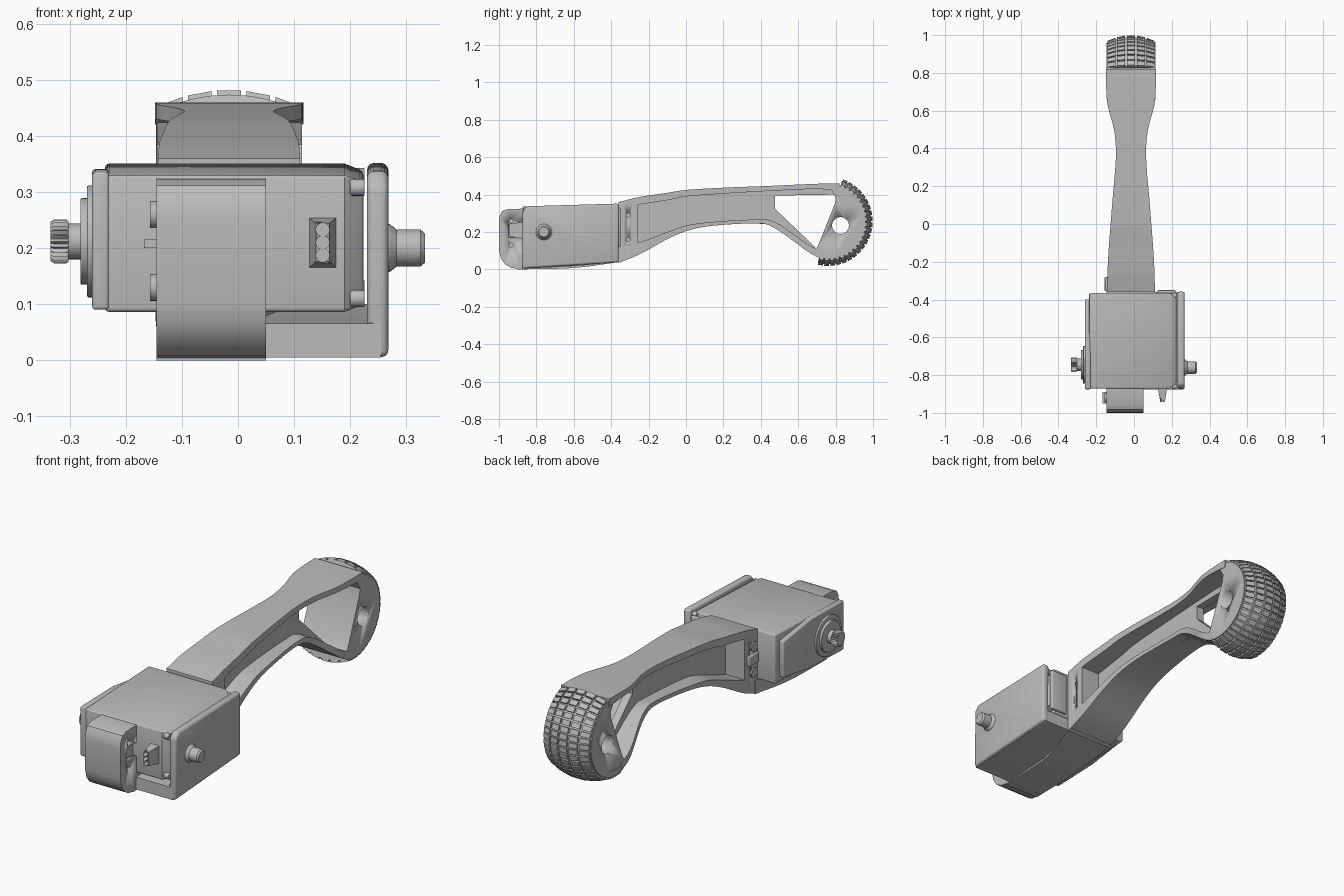
import bpy, bmesh, math
from mathutils import Vector

cube = bpy.data.objects.get("Cube")
if cube:
    bpy.data.objects.remove(cube, do_unlink=True)

grey = bpy.data.materials.new("light_grey_plastic")
grey.use_nodes = True
colour = (0.5, 0.5, 0.5, 1)
grey.diffuse_color = colour
grey.node_tree.nodes["Principled BSDF"].inputs["Base Color"].default_value = colour


def finish(name, bm, bevel=0):
    bmesh.ops.recalc_face_normals(bm, faces=bm.faces[:])
    mesh = bpy.data.meshes.new(name)
    bm.to_mesh(mesh)
    bm.free()
    mesh.materials.append(grey)
    ob = bpy.data.objects.new(name, mesh)
    bpy.context.scene.collection.objects.link(ob)
    select(ob)
    if bevel:
        mod = ob.modifiers.new("bevel", 'BEVEL')
        mod.width, mod.segments, mod.angle_limit = bevel, 3, math.radians(40)
        bpy.ops.object.modifier_apply(modifier=mod.name)
    bpy.ops.object.shade_smooth_by_angle(angle=math.radians(32))
    return ob


def select(ob):
    bpy.ops.object.select_all(action='DESELECT')
    ob.select_set(True)
    bpy.context.view_layer.objects.active = ob


def loft(name, rings, bevel=0):
    """Skin a list of equal rings and cap both ends."""
    bm = bmesh.new()
    loops = [[bm.verts.new(p) for p in ring] for ring in rings]
    n = len(loops[0])
    for a, b in zip(loops, loops[1:]):
        for i in range(n):
            j = (i + 1) % n
            bm.faces.new((a[i], a[j], b[j], b[i]))
    bm.faces.new(loops[0])
    bm.faces.new(loops[-1])
    return finish(name, bm, bevel)


def prism(name, outline, sections, bevel=0):
    """Side outline (y, z) carried along x through (x, scale) sections."""
    cy = sum(p[0] for p in outline) / len(outline)
    cz = sum(p[1] for p in outline) / len(outline)
    return loft(name, [[(x, cy + (y - cy) * s, cz + (z - cz) * s)
                        for y, z in outline] for x, s in sections], bevel)


def circle(y, z, r, n=32, teeth=0):
    return [(y + (r - teeth * (i % 2)) * math.cos(math.tau * i / n),
             z + (r - teeth * (i % 2)) * math.sin(math.tau * i / n)) for i in range(n)]


def curve(keys, y):
    """Smooth interpolation of key rows (y, values...) at y."""
    k = max(i for i in range(len(keys) - 1) if i == 0 or keys[i][0] <= y)
    p, q = keys[k], keys[k + 1]
    before, after = keys[max(k - 1, 0)], keys[min(k + 2, len(keys) - 1)]
    h = q[0] - p[0]
    t = min(max((y - p[0]) / h, 0), 1)
    out = []
    for c in range(1, len(p)):
        m0 = (q[c] - before[c]) / (q[0] - before[0]) * h
        m1 = (after[c] - p[c]) / (after[0] - p[0]) * h
        out.append((2*t**3 - 3*t*t + 1) * p[c] + (t**3 - 2*t*t + t) * m0
                   + (3*t*t - 2*t**3) * q[c] + (t**3 - t*t) * m1)
    return out


def slab(name, keys, width, steps=40):
    """Bar running along y; keys give (y, low z, high z), width gives x range."""
    rings = []
    for i in range(steps + 1):
        y = keys[0][0] + (keys[-1][0] - keys[0][0]) * i / steps
        lo, hi = curve(keys, y)
        x0, x1 = width(y)
        rings.append([(x0, y, lo), (x1, y, lo), (x1, y, hi), (x0, y, hi)])
    return loft(name, rings)


def cut(ob, cutter):
    select(ob)
    mod = ob.modifiers.new("cut", 'BOOLEAN')
    mod.operation, mod.object, mod.solver = 'DIFFERENCE', cutter, 'EXACT'
    bpy.ops.object.modifier_apply(modifier=mod.name)
    bpy.data.objects.remove(cutter, do_unlink=True)


def box(name, lo, hi, bevel=0):
    return prism(name, [(lo[1], lo[2]), (hi[1], lo[2]), (hi[1], hi[2]), (lo[1], hi[2])],
                 [(lo[0], 1), (hi[0], 1)], bevel)


# Leg beam: waisted flanges around a central web
MID = -0.016
half = [(-0.4, .128), (-0.2, .122), (0.1, .1), (0.3, .083), (0.4, .08),
        (0.5, .09), (0.66, .128), (1, .13)]


def leg_width(y):
    h = curve(half, y)[0]
    return MID - h, MID + h


def web_width(y):
    return MID - .02, MID + .02


slab("leg_top_flange", [(-.36, .32, .36), (-.26, .345, .385), (-.1, .37, .41), (0, .39, .425),
                        (.2, .405, .437), (.45, .42, .447), (.7, .43, .458), (.82, .42, .46)],
     leg_width)
slab("leg_bottom_flange", [(-.36, .035, .12), (-.25, .08, .145), (-.1, .162, .2), (0, .205, .235),
                           (.1, .228, .25), (.25, .242, .262), (.4, .246, .268), (.44, .238, .266),
                           (.5, .205, .24), (.6, .133, .17), (.66, .09, .128), (.72, .07, .1)],
     leg_width, 60)
slab("leg_web", [(-.27, .1, .36), (-.1, .18, .39), (0, .22, .4), (.2, .25, .42), (.475, .24, .43)],
     web_width)
slab("window_rim_top", [(.47, .395, .435), (.8, .4, .44)], web_width, 4)
slab("window_rim_bottom", [(.47, .24, .33), (.69, .09, .12)], web_width, 4)

# Leg mounting wall with screw holes
wall = slab("leg_mount_wall", [(-.36, .06, .345), (-.26, .1, .37)], leg_width, 4)
for z in (.16, .29):
    cut(wall, prism("hole_cutter", circle(-.308, z, .011, 16), [(-.3, 1), (.3, 1)]))
    prism("mount_screw", circle(-.318, z, .025, 24), [(-.15, 1), (-.157, 1)])
box("mount_screw_plate", (-.155, -.355, .2), (-.14, -.28, .25), .004)

# Strap under and in front of the motor
slab("under_strap", [(-.9, 0, .085), (-.6, .008, .095), (-.34, .042, .11)],
     lambda y: (-.145, .05 + .06 * max(0, (y + .6) / .26)), 12)
strap = prism("front_strap", [(-.87, .325), (-.955, .323), (-.982, .312), (-.997, .285), (-1, .25),
                              (-1, .1), (-.99, .06), (-.968, .028), (-.935, .008), (-.87, 0)],
              [(-.145, 1), (.05, 1)])
for z in (.13, .26):
    cut(strap, prism("hole_cutter", circle(-.935, z, .011, 16), [(-.3, 1), (.3, 1)]))
    prism("strap_screw", circle(-.92, z, .024, 24), [(-.14, 1), (-.157, 1)])
cut(strap, box("notch_cutter", (.03, -.95, .17), (.1, -.8, .24)))
box("strap_tab", (-.168, -.95, .2), (-.14, -.89, .215))

# Motor case with chamfered end, cover and corner screws
prism("motor_case", [(-.872, .086), (-.365, .106), (-.365, .351), (-.872, .33)],
      [(-.237, 1), (.19, 1), (.224, .9)], .007)
prism("motor_cover", [(-.875, .09), (-.62, .098), (-.4, .13), (-.4, .31), (-.62, .341), (-.875, .336)],
      [(-.23, 1), (-.26, 1)], .006)
for y, zs in ((-.86, (.11, .308)), (-.38, (.128, .328))):
    for z in zs:
        prism("case_screw", circle(y, z, .015, 16), [(.2, 1), (.226, 1)], .003)

# Output shaft with stepped collar and splined head
prism("collar_large", circle(-.745, .212, .1, 48), [(-.25, 1), (-.269, 1)], .003)
prism("collar_small", circle(-.745, .212, .077, 48), [(-.26, 1), (-.281, 1)], .003)
prism("output_shaft", circle(-.745, .212, .032), [(-.27, 1), (-.31, 1)])
prism("spline_head", circle(-.745, .212, .039, 48, .006),
      [(-.302, .93), (-.306, 1), (-.328, 1), (-.334, .9)])

# Angle bracket with pivot peg
prism("bracket_side", [(-.876, .005), (-.36, .038), (-.358, .352), (-.85, .338), (-.874, .31)],
      [(.23, 1), (.268, 1)], .012)
slab("bracket_bottom", [(-.876, .005, .066), (-.6, .018, .08), (-.36, .04, .1)],
     lambda y: (0, .255), 8)
prism("pivot_peg", circle(-.76, .2, .033),
      [(.25, 1.35), (.27, 1.3), (.283, 1), (.325, 1), (.333, .8)])
box("bracket_back_block", (.125, -.37, .12), (.22, -.35, .33), .006)

# Cable socket
socket = slab("cable_socket", [(-.943, .176, .244), (-.87, .165, .254)],
              lambda y: (.127 - .012 * (y + .87) / -.073 * -1, .175 - .012 * (y + .87) / -.073), 2)
for z in (.187, .21, .233):
    pin = prism("pin_cutter", circle(0, z, .012, 16), [(-.03, 1), (.03, 1)])
    for v in pin.data.vertices:
        x, y, zz = v.co
        v.co = Vector((.151 + y, -.945 - x, zz))
    cut(socket, pin)

# Foot hub with axle hole
CY, CZ = .76, .257


def around(x, r, deg):
    a = math.radians(deg)
    return x, CY + r * math.cos(a), CZ + r * math.sin(a)


arc = [around(0, .2, 74 - 6 * i)[1:] for i in range(31)]
hub = prism("foot_hub", arc + [(.66, .088), (.69, .108), (.705, .125), (.797, .355), (.8, .385), (.78, .42), (.765, .455)],
            [(MID - .128, 1), (MID + .13, 1)])
cut(hub, prism("axle_cutter", circle(.826, .235, .045), [(-.3, 1), (.3, 1)]))

# Crowned tyre swept round the hub
START, SWEEP, HALF = 71, 175, .13


def crown(x):
    return .229 - .032 * (x / HALF) ** 2


rings = []
for i in range(49):
    deg = START - SWEEP * i / 48
    xs = [HALF * (k / 8 - 1) for k in range(17)]
    rings.append([around(MID - HALF, .17, deg)] + [around(MID + x, crown(x), deg) for x in xs]
                 + [around(MID + HALF, .17, deg)])
loft("tyre", rings)

# Raised tread blocks
bm = bmesh.new()
ROWS, COLS = 22, 5
for row in range(ROWS):
    for col in range(COLS):
        x0 = HALF * (2 * col / COLS - 1) + .005
        x1 = x0 + 2 * HALF / COLS - .01
        d0 = START - SWEEP * (row + .12) / ROWS
        d1 = START - SWEEP * (row + .88) / ROWS
        layers = [[bm.verts.new(around(MID + x, crown(x) + h, d))
                   for x, d in ((x0, d0), (x1, d0), (x1, d1), (x0, d1))] for h in (-.01, .01)]
        a, b = layers
        bm.faces.new(a)
        bm.faces.new(b)
        for i in range(4):
            j = (i + 1) % 4
            bm.faces.new((a[i], a[j], b[j], b[i]))
finish("tyre_tread", bm)
